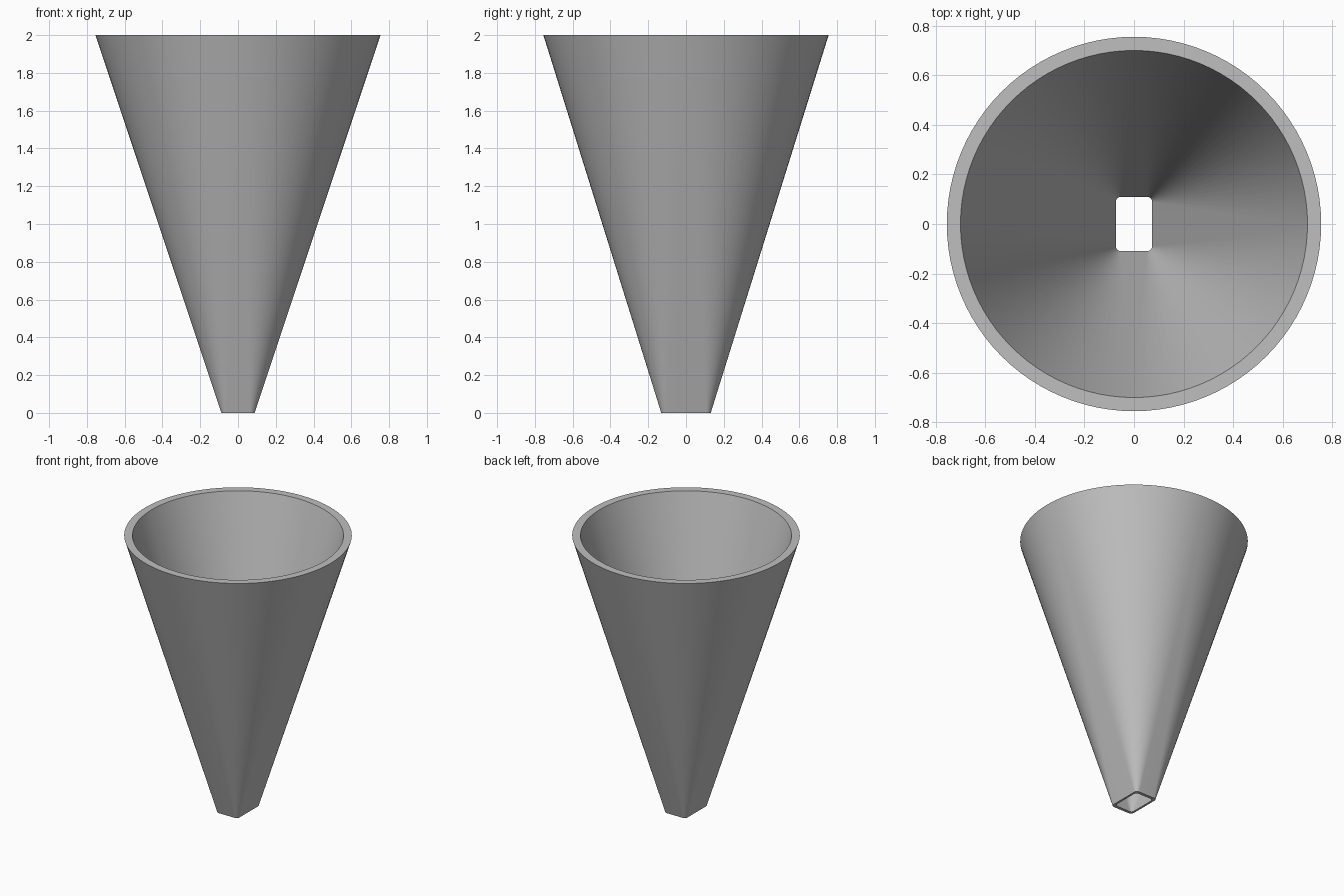
import bpy
import bmesh
from math import sin, cos, pi, copysign, radians

cube = bpy.data.objects.get("Cube")
if cube:
    bpy.data.objects.remove(cube, do_unlink=True)

HEIGHT = 2.0
ARC = 24  # segments in each quarter turn


def material(name, rgb):
    mat = bpy.data.materials.new(name)
    mat.use_nodes = True
    mat.diffuse_color = (*rgb, 1)
    mat.node_tree.nodes["Principled BSDF"].inputs["Base Color"].default_value = (*rgb, 1)
    return mat


def rounded_ring(bm, half_x, half_y, radius, z):
    """Rounded rectangle; a circle when both halves equal the radius."""
    ring = []
    for quarter in range(4):
        mid = (quarter + 0.5) * pi / 2
        cx = copysign(half_x - radius, cos(mid))
        cy = copysign(half_y - radius, sin(mid))
        for i in range(ARC + 1):
            a = (quarter + i / ARC) * pi / 2
            ring.append(bm.verts.new((cx + radius * cos(a), cy + radius * sin(a), z)))
    return ring


def bridge(bm, a, b):
    n = len(a)
    for i in range(n):
        j = (i + 1) % n
        bm.faces.new((a[i], a[j], b[j], b[i]))


# Hollow funnel: rectangular mouth below, round rim above
bm = bmesh.new()
outer_low = rounded_ring(bm, 0.088, 0.131, 0.025, 0)
outer_top = rounded_ring(bm, 0.755, 0.755, 0.755, HEIGHT)
inner_top = rounded_ring(bm, 0.70, 0.70, 0.70, HEIGHT)
inner_low = rounded_ring(bm, 0.073, 0.109, 0.02, 0)
rings = [outer_low, outer_top, inner_top, inner_low]
for k, ring in enumerate(rings):
    bridge(bm, ring, rings[(k + 1) % 4])

# Close the doubled points where quarter arcs of the circles meet
bmesh.ops.remove_doubles(bm, verts=bm.verts, dist=0.0001)
bmesh.ops.recalc_face_normals(bm, faces=bm.faces)
mesh = bpy.data.meshes.new("funnel")
bm.to_mesh(mesh)
bm.free()

funnel = bpy.data.objects.new("funnel", mesh)
bpy.context.collection.objects.link(funnel)
mesh.materials.append(material("plain grey", (0.52, 0.52, 0.52)))

bpy.ops.object.select_all(action="DESELECT")
funnel.select_set(True)
bpy.context.view_layer.objects.active = funnel
bpy.ops.object.shade_smooth_by_angle(angle=radians(30))
